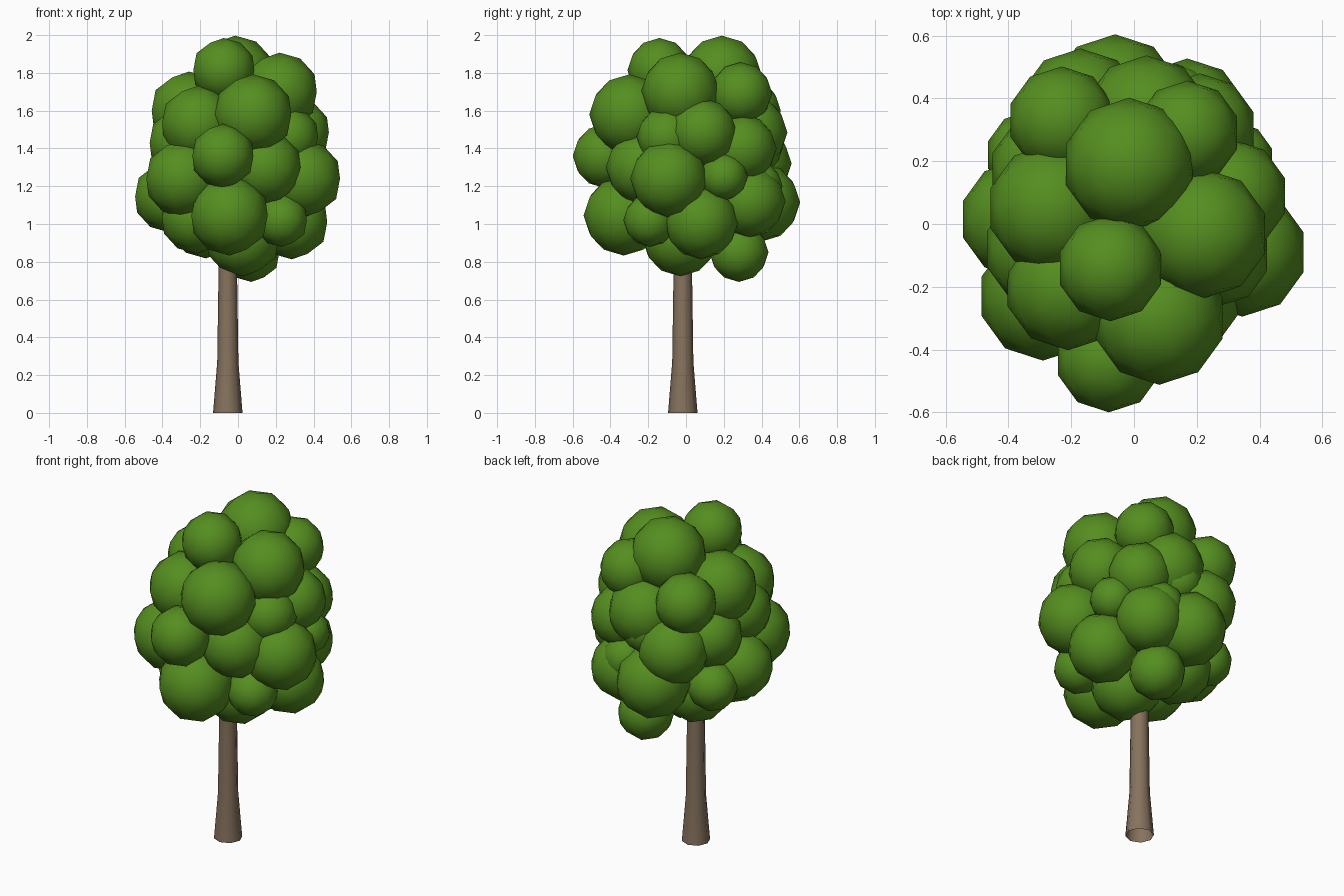
import bpy, bmesh, math
from mathutils import Matrix


def make_material(name, rgb):
    m = bpy.data.materials.new(name)
    m.diffuse_color = (*rgb, 1)
    return m


def make_object(name, bm, mat):
    me = bpy.data.meshes.new(name)
    bm.to_mesh(me)
    bm.free()
    me.materials.append(mat)
    ob = bpy.data.objects.new(name, me)
    bpy.context.collection.objects.link(ob)
    return ob


leaf = make_material("leaf green", (0.09, 0.27, 0.014))
bark = make_material("bark brown", (0.24, 0.17, 0.11))

# Leaf clumps: x, y, z, radius, grouped by region of the crown
top = [(-.015, .19, 1.785, .21), (-.075, -.14, 1.815, .168), (.22, -.03, 1.70, .205),
       (-.26, .05, 1.60, .205), (.17, .29, 1.69, .165), (-.23, .33, 1.60, .17)]
front = [(.08, -.30, 1.58, .21), (-.08, -.43, 1.36, .168), (-.045, -.33, 1.045, .21),
         (-.29, -.23, 1.24, .203), (-.21, -.20, 1.53, .20), (.145, -.23, 1.30, .193)]
right = [(.31, .09, 1.485, .178), (.345, -.09, 1.24, .203), (.285, .08, 1.01, .195),
         (.32, .20, 1.25, .125), (.21, .30, 1.40, .178), (.23, -.19, 1.02, .14),
         (.27, -.10, 1.46, .16)]
back = [(.04, .335, 1.485, .20), (.00, .38, 1.40, .13), (-.17, .36, 1.32, .197),
        (-.06, .395, 1.115, .207), (.17, .335, 1.12, .19), (.13, .38, 1.20, .13)]
left = [(-.365, .015, 1.145, .187), (-.28, .17, 1.36, .178), (-.29, -.08, 1.43, .185),
        (-.33, .22, 1.09, .14)]
under = [(.07, .28, .85, .155), (.025, -.03, .925, .20),
         (-.22, -.12, 1.035, .19), (-.17, .15, 1.02, .20)]

bm = bmesh.new()
for x, y, z, r in top + front + right + back + left + under:
    bmesh.ops.create_icosphere(bm, subdivisions=2, radius=r * 1.01,
                               matrix=Matrix.Translation((x, y, z)))
for f in bm.faces:
    f.smooth = True
make_object("leaf_crown", bm, leaf)

# Trunk: eight-sided tapered column with a flared foot, open underneath
bm = bmesh.new()
SIDES = 8
rings = []
for z, r in [(0, .078), (.27, .056), (.75, .049), (1.0, .045)]:
    rings.append([bm.verts.new((-.054 + r * math.cos(2 * math.pi * i / SIDES),
                                -.017 + r * math.sin(2 * math.pi * i / SIDES), z))
                  for i in range(SIDES)])
for a, b in zip(rings, rings[1:]):
    for i in range(SIDES):
        j = (i + 1) % SIDES
        bm.faces.new((a[i], a[j], b[j], b[i])).smooth = True
make_object("trunk", bm, bark)
